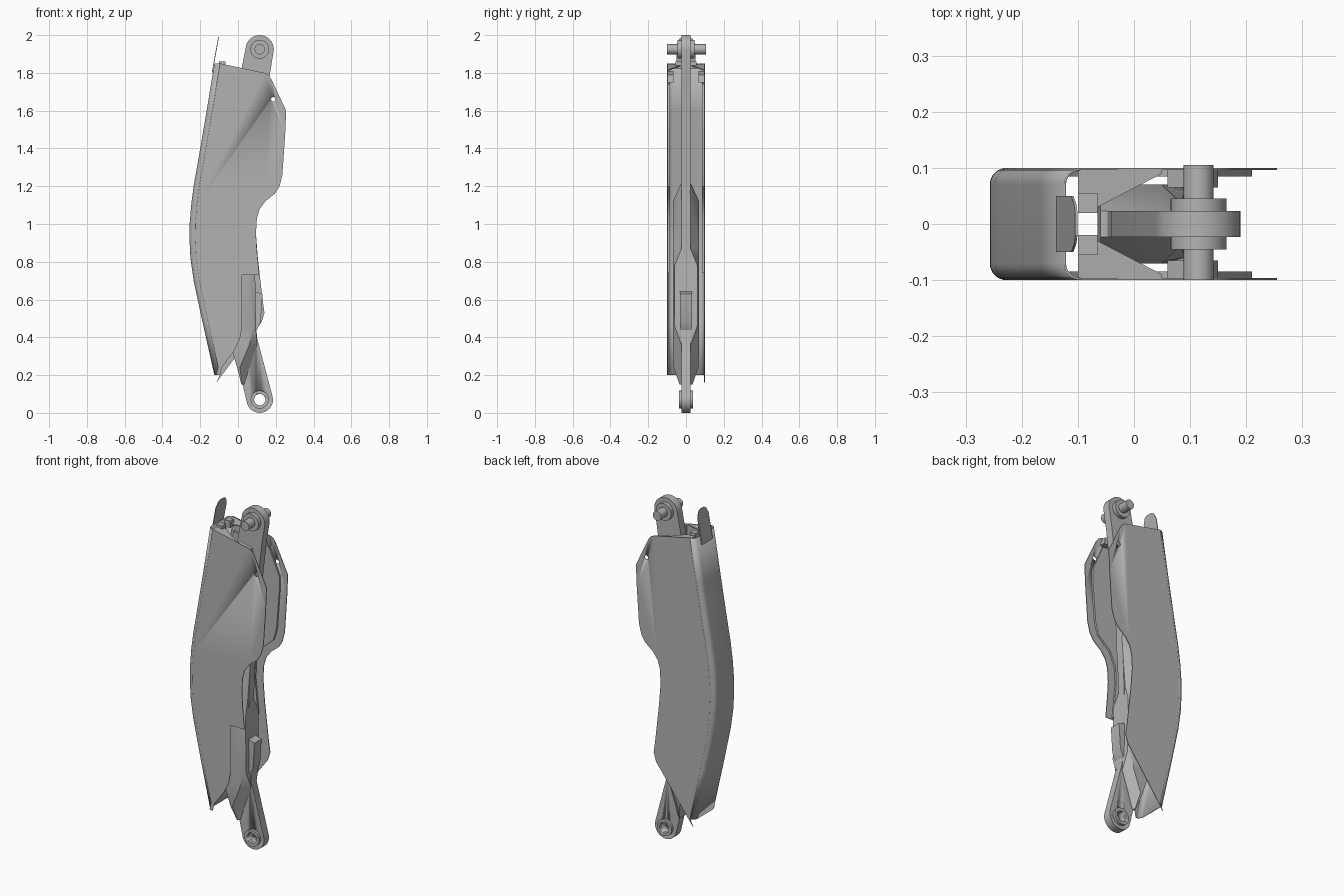
import bpy, bmesh
from math import sin, cos, pi, radians

cube = bpy.data.objects.get("Cube")
if cube:
    bpy.data.objects.remove(cube)

grey = bpy.data.materials.new("plain grey")
grey.use_nodes = True
grey.diffuse_color = (0.45, 0.45, 0.45, 1)
grey.node_tree.nodes["Principled BSDF"].inputs["Base Color"].default_value = (0.45, 0.45, 0.45, 1)


def finish(name, bm, smooth=True):
    bmesh.ops.recalc_face_normals(bm, faces=bm.faces)
    mesh = bpy.data.meshes.new(name)
    bm.to_mesh(mesh)
    bm.free()
    obj = bpy.data.objects.new(name, mesh)
    bpy.context.collection.objects.link(obj)
    mesh.materials.append(grey)
    if smooth:
        bpy.ops.object.select_all(action="DESELECT")
        obj.select_set(True)
        bpy.context.view_layer.objects.active = obj
        bpy.ops.object.shade_smooth_by_angle(angle=radians(30))
    return obj


def prism(name, outline, y0, y1):
    """Extrude an x-z outline between two y positions."""
    bm = bmesh.new()
    face = bm.faces.new([bm.verts.new((x, y0, z)) for x, z in outline])
    ext = bmesh.ops.extrude_face_region(bm, geom=[face])
    verts = [g for g in ext["geom"] if isinstance(g, bmesh.types.BMVert)]
    bmesh.ops.translate(bm, verts=verts, vec=(0, y1 - y0, 0))
    return finish(name, bm)


def loft(name, rings, closed=True):
    bm = bmesh.new()
    rows = [[bm.verts.new(p) for p in ring] for ring in rings]
    n = len(rows[0])
    for a, b in zip(rows, rows[1:]):
        for i in range(n if closed else n - 1):
            j = (i + 1) % n
            bm.faces.new((a[i], a[j], b[j], b[i]))
    if closed:
        bm.faces.new(rows[0])
        bm.faces.new(rows[-1])
    return finish(name, bm)


def arc(x, z, r, start, end, n=16):
    angles = [radians(start + (end - start) * i / n) for i in range(n + 1)]
    return [(x + r * cos(a), z + r * sin(a)) for a in angles]


def disc(name, x, z, r, y0, y1):
    return prism(name, arc(x, z, r, 0, 348.75, 31), y0, y1)


def drill(obj, x, z, r):
    """Cut a round hole along y."""
    cutter = disc("hole_cutter", x, z, r, -0.3, 0.3)
    cutter.hide_render = True
    mod = obj.modifiers.new("hole", "BOOLEAN")
    mod.object = cutter
    mod.solver = "EXACT"
    bpy.ops.object.select_all(action="DESELECT")
    bpy.context.view_layer.objects.active = obj
    obj.select_set(True)
    bpy.ops.object.modifier_apply(modifier=mod.name)
    bpy.data.objects.remove(cutter)


# Rounded spine of the channel-shaped cover
spine = [(-.125, 1.85), (-.166, 1.6), (-.2, 1.4), (-.235, 1.2), (-.248, 1.1),
         (-.256, 1.0), (-.257, .92), (-.252, .82), (-.235, .7), (-.19, .49), (-.125, .2)]
R, W = 0.03, 0.1
rings = []
for x, z in spine:
    corner = [(R - R * sin(a), W - R + R * cos(a)) for a in [i * pi / 16 for i in range(9)]]
    section = corner + [(u, -v) for u, v in reversed(corner)]
    rings.append([(x + u, v, z) for u, v in section])
shell = loft("cover_spine", rings, closed=False)
solid = shell.modifiers.new("thickness", "SOLIDIFY")
solid.thickness = 0.004

# Side walls of the cover, the front one notched at the bottom
rear_edge = [(x + R, z) for x, z in spine]
upper_edge = [(.095, .95), (.1, 1.03), (.115, 1.08), (.145, 1.12), (.195, 1.16), (.22, 1.2),
              (.235, 1.26), (.25, 1.48), (.255, 1.6), (.175, 1.77), (.16, 1.79), (.14, 1.8)]
back_low = [(-.115, .16), (.125, .48), (.14, .53), (.13, .6), (.105, .82)]
front_low = [(-.115, .2), (-.02, .33), (.01, .39), (.02, .45), (.02, .73), (.112, .73), (.1, .86)]
front_wall = prism("front_wall", rear_edge + front_low + upper_edge, -W, -W + .004)
back_wall = prism("back_wall", rear_edge + back_low + upper_edge, W - .004, W)
for wall in (front_wall, back_wall):
    drill(wall, .187, 1.66, .012)

# Stepped liners, brackets and lids on the inside of both walls
liner = [(-.09, 1.77), (-.2, 1.0), (-.17, .74), (.07, .74), (.05, .95), (.055, 1.05), (.09, 1.13),
         (.17, 1.2), (.19, 1.27), (.208, 1.5), (.21, 1.58), (.14, 1.74)]
bracket = [(.06, 1.75), (.15, 1.75), (.14, 1.79), (.06, 1.81)]
lid = [(-.1, .097, 1.842), (.05, .097, 1.813), (.05, .09, 1.813), (-.065, .03, 1.835), (-.1, .03, 1.842)]
for side, label in ((-1, "front"), (1, "back")):
    prism(label + "_liner", liner, side * .085, side * .096)
    prism(label + "_bracket", bracket, side * .065, side * .096)
    prism(label + "_clip", [(-.1, 1.82), (-.065, 1.82), (-.065, 1.86), (-.1, 1.86)], side * .02, side * .055)
    loft(label + "_lid", [[(x, side * y, z + dz) for x, y, z in lid] for dz in (0, .005)])

# Thin round-ended tab standing on the spine
tab = []
for t, y in ((1.8, .05), (1.95, .05), (1.98, .035), (1.99, .02)):
    x = -.13 + (t - 1.85) * .18
    tab.append([(x, -y, t), (x, y, t), (x + .004, y, t), (x + .004, -y, t)])
loft("top_tab", tab)

# Long web of the arm, with an eye at each end
web = (arc(.115, 1.925, .075, 0, 175) + [(.015, 1.8), (-.04, 1.35), (-.06, 1.0), (-.05, .4), (.02, .17)]
       + arc(.115, .07, .07, 190, 375) + [(.1, .4), (.085, .8), (.1, 1.2), (.17, 1.8)])
arm = prism("arm_web", web, -.023, .023)
drill(arm, .115, .07, .03)

# Wide body around the lower half of the arm
body = [(1.22, -.06, .05, .1, .023, .02), (1.12, -.06, .05, .1, .07, .024),
        (.87, -.065, .03, .08, .07, .024), (.78, -.065, .05, .09, .07, .06),
        (.46, -.06, .08, .095, .07, .06), (.36, -.04, .06, .1, .07, .024),
        (.24, -.005, .01, .06, .065, .024), (.15, .018, .022, .032, .035, .024)]
loft("arm_body", [[(x0, -w, z), (xm, -w, z), (x1, -v, z), (x1, v, z), (xm, w, z), (x0, w, z)]
                  for z, x0, xm, x1, w, v in body])

# Latch block on the open side
prism("latch_block", [(.065, .48), (.1, .44), (.12, .48), (.13, .63), (.08, .645)], -.033, .033)

# Upper pin with bosses, lower bushing
disc("upper_boss", .115, 1.925, .05, -.045, .045)
disc("upper_pin", .115, 1.925, .027, -.1, .105)
bushing = disc("lower_bushing", .115, .07, .048, -.038, .038)
drill(bushing, .115, .07, .03)
